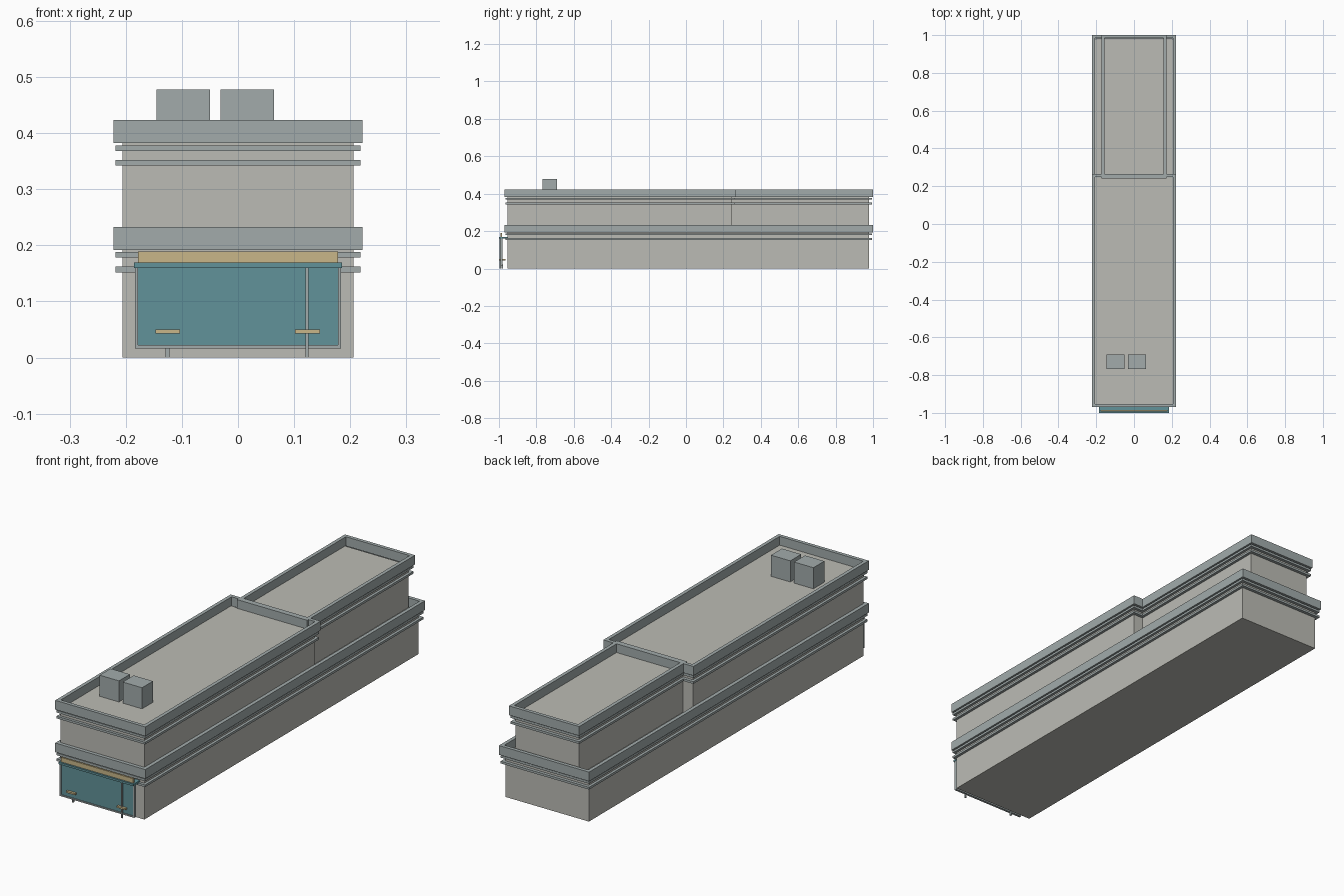
import bpy, bmesh

if "Cube" in bpy.data.objects:
    bpy.data.objects.remove(bpy.data.objects["Cube"])


def material(name, rgb):
    m = bpy.data.materials.new(name)
    m.diffuse_color = (*rgb, 1)
    m.use_nodes = True
    m.node_tree.nodes["Principled BSDF"].inputs["Base Color"].default_value = m.diffuse_color
    return m


WALL = material("wall_plaster", (0.50, 0.50, 0.46))
TRIM = material("trim_grey", (0.36, 0.41, 0.41))
TEAL = material("teal_panel", (0.12, 0.29, 0.32))
TAN = material("tan_board", (0.58, 0.47, 0.25))


def finish(name, bm, mat):
    bmesh.ops.recalc_face_normals(bm, faces=bm.faces)
    me = bpy.data.meshes.new(name)
    bm.to_mesh(me)
    bm.free()
    ob = bpy.data.objects.new(name, me)
    bpy.context.collection.objects.link(ob)
    me.materials.append(mat)
    return ob


def box(name, x, y, z, mat):
    bm = bmesh.new()
    bmesh.ops.create_cube(bm, size=1)
    for v in bm.verts:
        for i, (lo, hi) in enumerate((x, y, z)):
            v.co[i] = hi if v.co[i] > 0 else lo
    return finish(name, bm, mat)


def rect_ring(name, hx, y, z, t, mat, axis="z"):
    """Hollow rectangular band; axis 'y' stands it upright (y and z swapped)."""
    def loop(d, h):
        pts = [(-hx + d, y[0] + d), (hx - d, y[0] + d),
               (hx - d, y[1] - d), (-hx + d, y[1] - d)]
        return [bm.verts.new((a, b, h) if axis == "z" else (a, h, b)) for a, b in pts]
    bm = bmesh.new()
    loops = [loop(0, z[0]), loop(0, z[1]), loop(t, z[1]), loop(t, z[0])]
    for k in range(4):
        a, b = loops[k], loops[(k + 1) % 4]
        for i in range(4):
            j = (i + 1) % 4
            bm.faces.new((a[i], a[j], b[j], b[i]))
    return finish(name, bm, mat)


def cornice(name, hx, y0, y1, z):
    """Two thin ledges and a parapet around a wall of half-width hx."""
    for tag, dz in (("lower_ledge", 0.0), ("upper_ledge", 0.026)):
        rect_ring(f"{name}_{tag}", hx + 0.012, (y0 - 0.012, y1 + 0.016),
                  (z + dz, z + dz + 0.010), 0.014, TRIM)
    rect_ring(f"{name}_parapet", hx + 0.016, (y0 - 0.016, y1 + 0.022),
              (z + 0.040, z + 0.081), 0.016, TRIM)


# Storeys
box("ground_floor", (-0.206, 0.206), (-0.954, 0.978), (0, 0.195), WALL)
box("upper_floor_front", (-0.206, 0.206), (-0.954, 0.245), (0.195, 0.384), WALL)
box("upper_floor_rear", (-0.157, 0.157), (0.245, 0.978), (0.195, 0.384), WALL)

# Ledges and parapets
cornice("ground", 0.206, -0.954, 0.978, 0.152)
cornice("upper_front", 0.206, -0.954, 0.243, 0.342)
cornice("upper_rear", 0.157, 0.256, 0.978, 0.342)

# Rooftop units
for i, x in enumerate((-0.145, -0.031)):
    box(f"roof_unit_{i + 1}", (x, x + 0.095), (-0.767, -0.690), (0.384, 0.478), TRIM)

# Front panel with frame, canopy and board
box("front_panel", (-0.178, 0.178), (-0.989, -0.984), (0.020, 0.164), TEAL)
rect_ring("panel_frame", 0.184, (0.016, 0.166), (-0.993, -0.982), 0.006, TRIM, "y")
box("canopy", (-0.185, 0.185), (-1.0, -0.954), (0.160, 0.169), TEAL)
box("top_board", (-0.178, 0.178), (-0.992, -0.984), (0.169, 0.189), TAN)

# Supports and small shelves in front of the panel
box("left_foot", (-0.129, -0.122), (-0.986, -0.978), (0, 0.022), TRIM)
box("right_post", (0.120, 0.126), (-0.996, -0.989), (0, 0.162), TRIM)
for side, x in (("left", -0.125), ("right", 0.124)):
    box(f"{side}_shelf", (x - 0.022, x + 0.022), (-1.0, -0.965), (0.043, 0.050), TAN)
